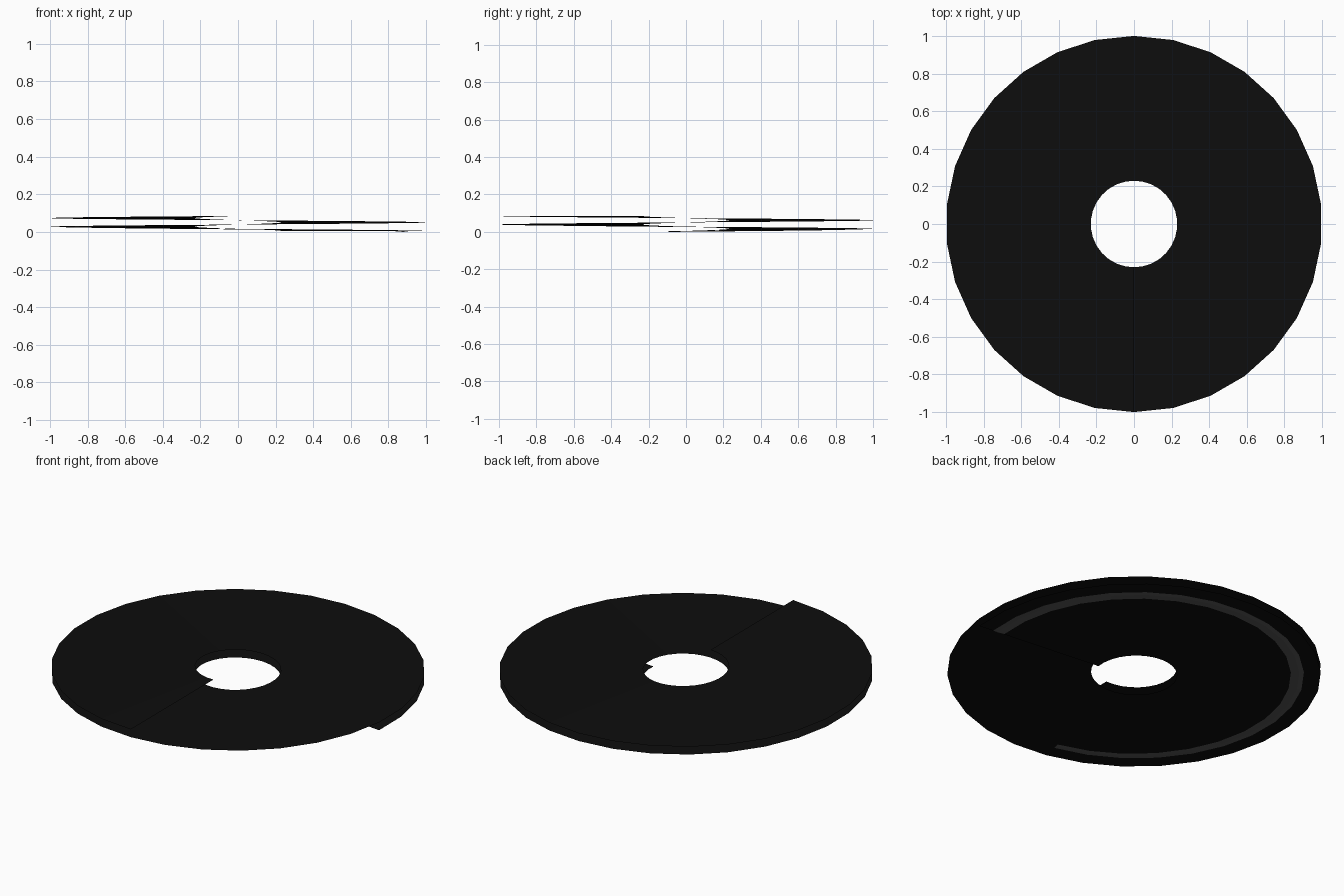
import bpy, bmesh, math

if "Cube" in bpy.data.objects:
    bpy.data.objects.remove(bpy.data.objects["Cube"])

SEG = 53                 # 12 degree steps, from -6 to 630 degrees
STEP = math.radians(12)
START = math.radians(-6)
Z0, Z1 = 0.004, 0.085


def material(name, value):
    m = bpy.data.materials.new(name)
    m.diffuse_color = (value, value, value, 1)
    m.use_nodes = True
    m.node_tree.nodes["Principled BSDF"].inputs["Base Color"].default_value = m.diffuse_color
    return m


def height(i):
    return Z0 + (Z1 - Z0) * i / SEG


def sweep(name, steps, section, mat):
    """Sweep an open (radius, z offset) section along the helix."""
    bm = bmesh.new()
    prev = None
    for i in range(steps + 1):
        a = START + i * STEP
        row = [bm.verts.new((r * math.cos(a), r * math.sin(a), height(i) + dz))
               for r, dz in section(i)]
        if prev:
            for k in range(len(row) - 1):
                bm.faces.new((prev[k], prev[k + 1], row[k + 1], row[k]))
        prev = row
    me = bpy.data.meshes.new(name)
    bm.to_mesh(me)
    bm.free()
    me.materials.append(mat)
    ob = bpy.data.objects.new(name, me)
    bpy.context.collection.objects.link(ob)
    return ob


black = material("black", 0.004)
grey = material("dark grey", 0.09)

# Flat spiral ribbon
sweep("spiral_ribbon", SEG, lambda i: [(0.23, 0), (1.0, 0)], black)


# Shallow ridge under the first turn, sinking into the ribbon as it climbs
def ridge(i):
    t = i / 22
    inner = 0.84 + 0.03 * max(0, (i - 13) / 9)
    return [(0.91, -0.0004), (0.885, -0.004 + 0.0032 * t), (inner, -0.0004)]


sweep("underside_ridge", 22, ridge, grey)
